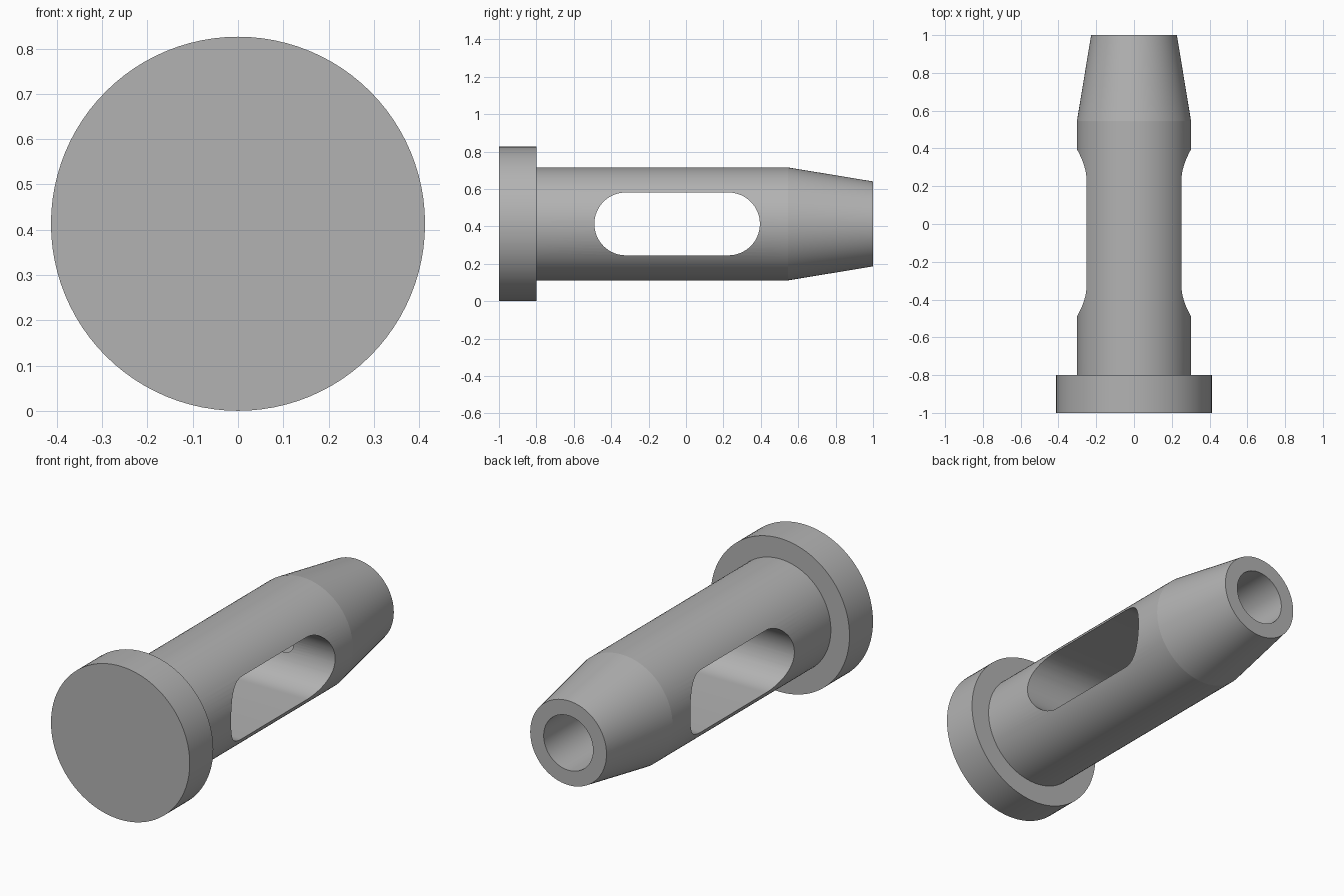
import bpy, bmesh, math
from mathutils import Matrix, Vector

cube = bpy.data.objects.get("Cube")
if cube:
    bpy.data.objects.remove(cube)

CENTRE_Z = 0.413
SEGMENTS = 96

# single metal colour
metal = bpy.data.materials.new("plain grey")
metal.use_nodes = True
grey = (0.45, 0.45, 0.45, 1)
metal.diffuse_color = grey
metal.node_tree.nodes["Principled BSDF"].inputs["Base Color"].default_value = grey


def add_object(name, bm):
    bmesh.ops.remove_doubles(bm, verts=bm.verts, dist=1e-5)
    bmesh.ops.recalc_face_normals(bm, faces=bm.faces)
    mesh = bpy.data.meshes.new(name)
    bm.to_mesh(mesh)
    bm.free()
    mesh.materials.append(metal)
    obj = bpy.data.objects.new(name, mesh)
    bpy.context.collection.objects.link(obj)
    obj.location.z = CENTRE_Z
    return obj


def lathe(name, profile):
    """Spin (radius, y) points around the y axis."""
    bm = bmesh.new()
    verts = [bm.verts.new((r, y, 0)) for r, y in profile]
    edges = [bm.edges.new(pair) for pair in zip(verts, verts[1:])]
    bmesh.ops.spin(bm, geom=verts + edges, cent=(0, 0, 0), axis=(0, 1, 0),
                   angle=math.tau, steps=SEGMENTS, use_merge=True)
    return add_object(name, bm)


def slot_cutter(name, y_min, y_max, radius, half_width):
    """Rounded slot running through the shaft along x."""
    bm = bmesh.new()
    steps = 32
    outline = []
    for centre, start in ((y_max - radius, -90), (y_min + radius, 90)):
        for i in range(steps + 1):
            a = math.radians(start + 180 * i / steps)
            outline.append((-half_width, centre + radius * math.cos(a), radius * math.sin(a)))
    face = bm.faces.new([bm.verts.new(p) for p in outline])
    side = bmesh.ops.extrude_face_region(bm, geom=[face])
    moved = [v for v in side["geom"] if isinstance(v, bmesh.types.BMVert)]
    bmesh.ops.translate(bm, verts=moved, vec=(2 * half_width, 0, 0))
    return add_object(name, bm)


# flat head, shaft, tapered nose and blind bore with a drill-point bottom
pin = lathe("headed_pin", [
    (0, -1), (0.413, -1), (0.413, -0.8), (0.302, -0.8), (0.302, 0.545),
    (0.227, 1), (0.147, 1), (0.147, 0.45), (0, 0.365)])

# cross slot
cutter = slot_cutter("slot_cutter", -0.49, 0.395, 0.168, 0.5)
cutter.hide_render = True
cut = pin.modifiers.new("cross slot", "BOOLEAN")
cut.operation = "DIFFERENCE"
cut.solver = "EXACT"
cut.object = cutter

bpy.context.view_layer.objects.active = pin
pin.select_set(True)
bpy.ops.object.modifier_apply(modifier=cut.name)
bpy.data.objects.remove(cutter)
bpy.ops.object.shade_smooth_by_angle(angle=math.radians(8))
